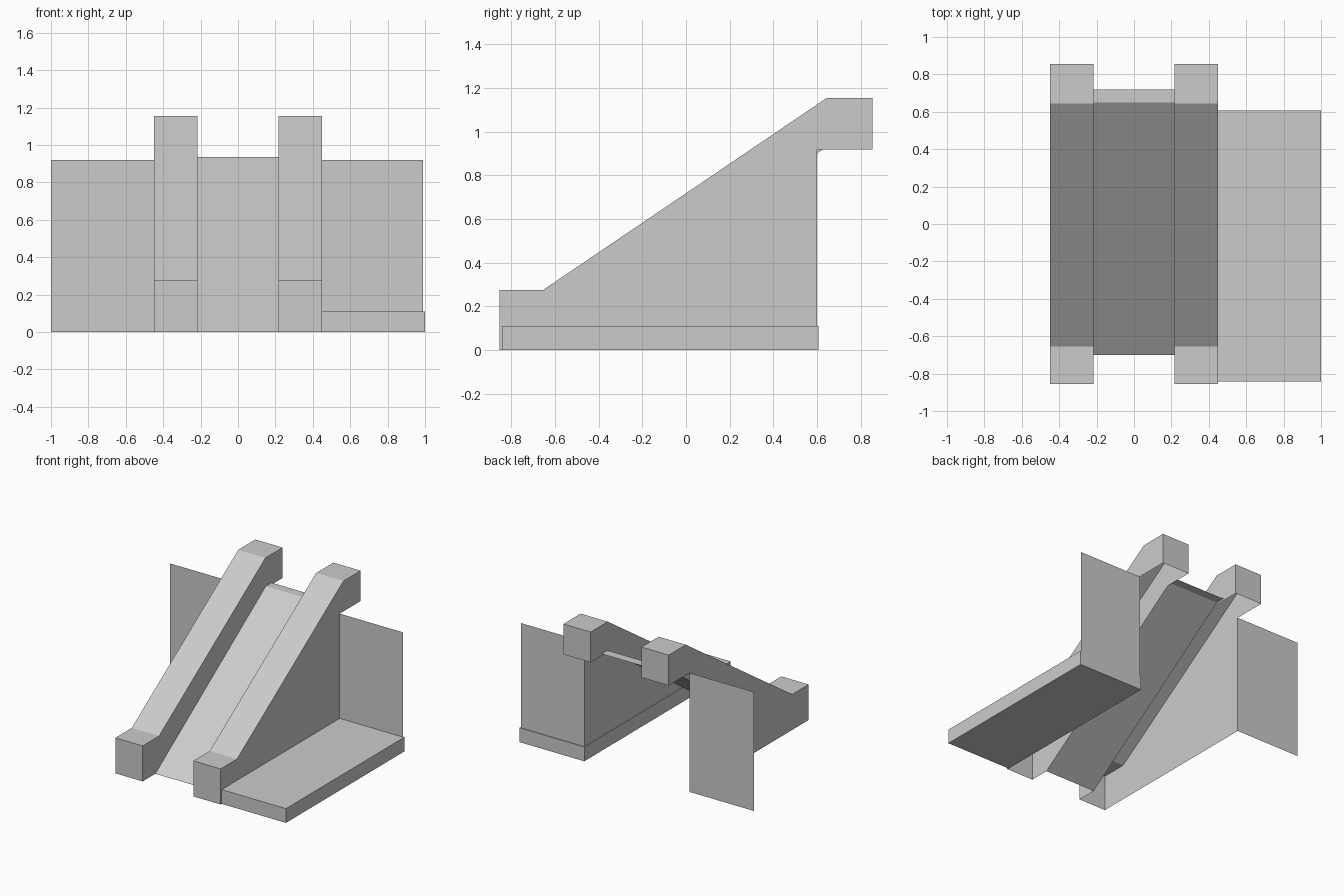
import bpy
import bmesh

cube = bpy.data.objects.get("Cube")
if cube:
    bpy.data.objects.remove(cube, do_unlink=True)

# One plain concrete grey for everything
GREY = (0.6, 0.6, 0.6, 1.0)
concrete = bpy.data.materials.new("concrete grey")
concrete.use_nodes = True
concrete.diffuse_color = GREY
concrete.node_tree.nodes["Principled BSDF"].inputs["Base Color"].default_value = GREY

INNER, OUTER = 0.217, 0.45      # side faces of each balustrade
FRONT, BACK = -0.855, 0.855     # ends of the balustrades
WALL_Y, WALL_TOP = 0.6, 0.92    # back walls


def add_object(name, faces):
    """Make a flat-shaded mesh from a list of corner loops."""
    bm = bmesh.new()
    for loop in faces:
        bm.faces.new([bm.verts.new(p) for p in loop])
    bmesh.ops.remove_doubles(bm, verts=bm.verts, dist=0.0005)
    bmesh.ops.recalc_face_normals(bm, faces=bm.faces)
    mesh = bpy.data.meshes.new(name)
    bm.to_mesh(mesh)
    bm.free()
    mesh.materials.append(concrete)
    obj = bpy.data.objects.new(name, mesh)
    bpy.context.collection.objects.link(obj)
    return obj


def at_x(x, profile):
    return [(x, y, z) for y, z in profile]


def strip(x0, x1, path):
    """Quads that sweep a side-view path across the width."""
    return [[(x0, *a), (x1, *a), (x1, *b), (x0, *b)] for a, b in zip(path, path[1:])]


# Balustrades: hollow shells, open below, with a solid-looking outer wall
cap = [(FRONT, 0), (FRONT, 0.275), (-0.655, 0.275), (0.645, 1.155), (BACK, 1.155), (BACK, WALL_TOP)]
outer_profile = cap + [(WALL_Y, WALL_TOP), (WALL_Y, 0)]
inner_profile = cap + [(0.628, WALL_TOP), (-0.7, 0)]
for side, sign in (("left", 1), ("right", -1)):
    add_object(side + "_balustrade",
               strip(sign * INNER, sign * OUTER, cap)
               + [at_x(sign * OUTER, outer_profile), at_x(sign * INNER, inner_profile)])

# Sloping ramp sheet with a short level landing
add_object("ramp", strip(-INNER, INNER, [(-0.7, 0), (0.65, 0.935), (0.72, 0.935)]))

# Thin back walls on both sides
for side, x0, x1 in (("left", OUTER, 0.99), ("right", -1, -OUTER)):
    add_object(side + "_back_wall", strip(x0, x1, [(WALL_Y, 0), (WALL_Y, WALL_TOP)]))

# Low floor slab beside the left balustrade
bpy.ops.mesh.primitive_cube_add(size=1, location=(0.7225, -0.1175, 0.055))
slab = bpy.context.object
slab.name = "floor_slab"
slab.scale = (0.555, 1.449, 0.11)
bpy.ops.object.transform_apply(location=False, rotation=False, scale=True)
slab.data.materials.append(concrete)
